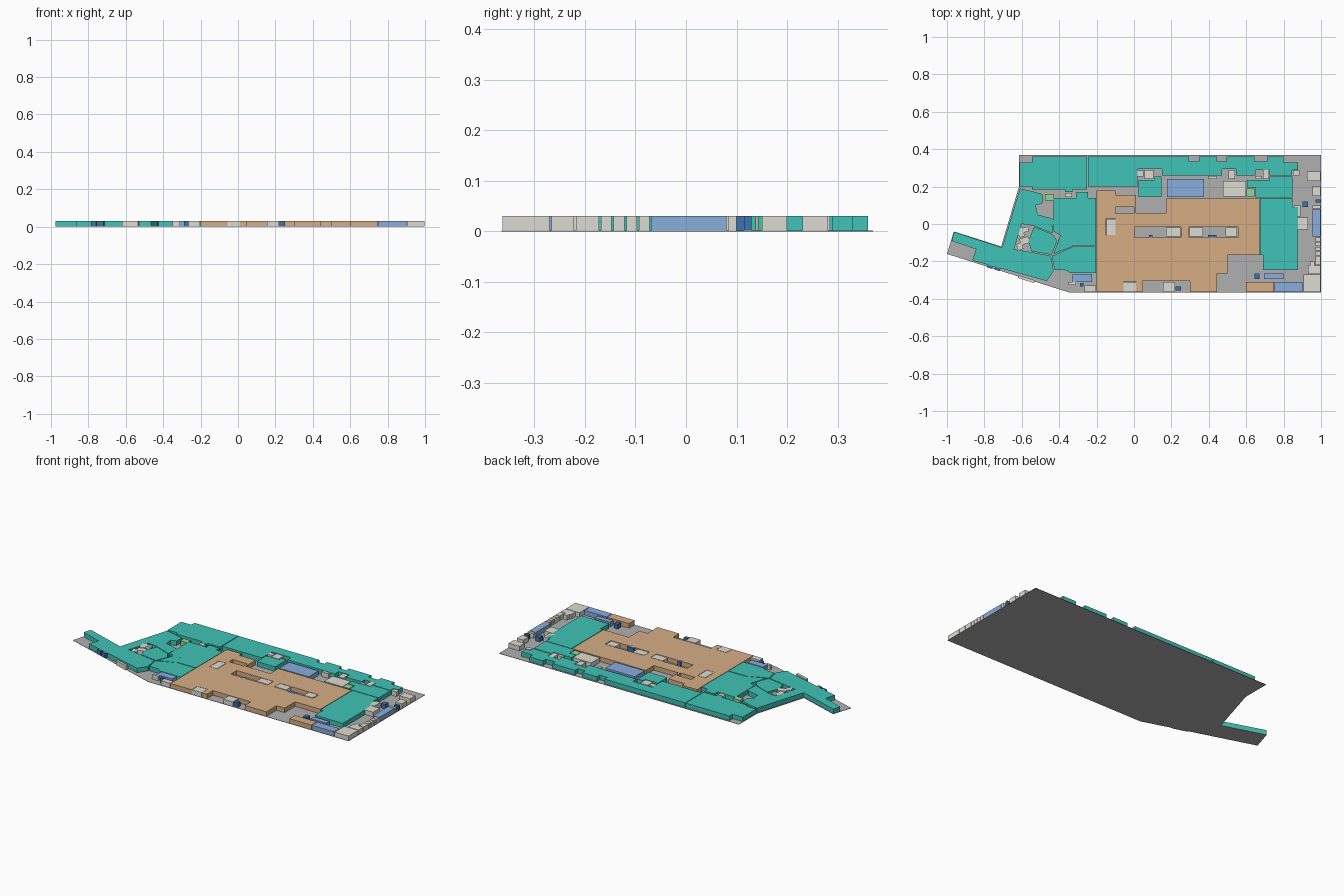
import bpy, bmesh, math

FLOOR, TOP = 0.002, 0.03


def material(name, rgb):
    m = bpy.data.materials.new(name)
    m.diffuse_color = (*rgb, 1)
    return m


TEAL = material("teal", (0.051, 0.552, 0.468))
TAN = material("tan", (0.672, 0.423, 0.231))
BLUE = material("blue", (0.254, 0.418, 0.73))
DARK = material("dark_blue", (0.05, 0.17, 0.42))
PALE = material("pale", (0.73, 0.716, 0.645))
GREEN = material("green", (0.305, 0.68, 0.305))
GREY = material("floor_grey", (0.434, 0.434, 0.434))


def prism(name, loops, mat, z0=FLOOR, z1=TOP):
    """Extrude outlines (the first is the border, the rest are holes)."""
    bm = bmesh.new()
    for loop in loops:
        vs = [bm.verts.new((x, y, z0)) for x, y in loop]
        for a, b in zip(vs, vs[1:] + vs[:1]):
            bm.edges.new((a, b))
    bmesh.ops.triangle_fill(bm, edges=bm.edges[:], use_beauty=True, use_dissolve=False)
    ext = bmesh.ops.extrude_face_region(bm, geom=bm.faces[:])
    top = [g for g in ext["geom"] if isinstance(g, bmesh.types.BMVert)]
    bmesh.ops.translate(bm, verts=top, vec=(0, 0, z1 - z0))
    bmesh.ops.recalc_face_normals(bm, faces=bm.faces[:])
    me = bpy.data.meshes.new(name)
    bm.to_mesh(me)
    bm.free()
    me.materials.append(mat)
    ob = bpy.data.objects.new(name, me)
    bpy.context.collection.objects.link(ob)
    return ob


def rect(x0, x1, y0, y1):
    return [(x0, y0), (x1, y0), (x1, y1), (x0, y1)]


def blocks(name, mat, rects):
    for i, r in enumerate(rects, 1):
        prism(f"{name}_{i}", [rect(*r)], mat)


def tilted(name, mat, cx, cy, w, d, deg):
    c, s = math.cos(math.radians(deg)), math.sin(math.radians(deg))
    pts = rect(-w / 2, w / 2, -d / 2, d / 2)
    prism(name, [[(cx + x * c - y * s, cy + x * s + y * c) for x, y in pts]], mat)


# Thin floor slab
prism("floor_slab", [[(-1, -0.16), (-0.35, -0.365), (1, -0.365), (1, 0.37), (-0.615, 0.37),
                      (-0.615, 0.2), (-0.71, -0.12), (-0.963, -0.04)]], GREY, 0, FLOOR)

# Main hall with two service cores and a side shaft cut out
prism("main_hall", [
    [(-0.2, 0.18), (-0.1, 0.18), (-0.1, 0.155), (0.01, 0.155), (0.01, 0.06), (0.175, 0.06),
     (0.175, 0.137), (0.67, 0.137), (0.67, -0.165), (0.5, -0.165), (0.5, -0.265),
     (0.445, -0.265), (0.445, -0.363), (0.3, -0.363), (0.3, -0.305), (0.045, -0.305),
     (0.045, -0.363), (0.012, -0.363), (0.012, -0.308), (-0.057, -0.308), (-0.057, -0.363),
     (-0.2, -0.363)],
    rect(0.002, 0.25, -0.072, -0.015), rect(0.295, 0.555, -0.072, -0.015),
    rect(-0.15, -0.098, -0.06, 0.03), rect(-0.098, 0.0, 0.055, 0.09)], TAN)
blocks("small_hall", TAN, [(0.6, 0.748, -0.363, -0.31)])

# Teal rooms along the back
prism("back_left_room", [[(-0.613, 0.2), (-0.545, 0.2), (-0.545, 0.185), (-0.37, 0.185), (-0.37, 0.17),
                          (-0.33, 0.17), (-0.33, 0.185), (-0.25, 0.185), (-0.25, 0.36),
                          (-0.545, 0.36), (-0.545, 0.33), (-0.613, 0.33)]], TEAL)
prism("back_long_room", [[(-0.246, 0.36), (0.295, 0.36), (0.295, 0.333), (0.347, 0.333), (0.347, 0.36),
                          (0.445, 0.36), (0.445, 0.333), (0.495, 0.333), (0.495, 0.36), (0.645, 0.36),
                          (0.645, 0.333), (0.71, 0.333), (0.71, 0.36), (0.8, 0.36), (0.8, 0.33),
                          (0.877, 0.33), (0.877, 0.29), (0.845, 0.29), (0.845, 0.26), (0.725, 0.26),
                          (0.725, 0.29), (0.65, 0.29), (0.65, 0.26), (0.545, 0.26), (0.545, 0.295),
                          (0.47, 0.295), (0.47, 0.26), (0.15, 0.26), (0.15, 0.295), (0.02, 0.295),
                          (0.02, 0.2), (-0.246, 0.2)]], TEAL)
prism("back_small_room", [[(0.025, 0.145), (0.148, 0.145), (0.148, 0.255), (0.11, 0.255),
                           (0.11, 0.235), (0.025, 0.235)]], TEAL)
prism("right_upper_room", [[(0.65, 0.142), (0.847, 0.142), (0.847, 0.255), (0.725, 0.255),
                            (0.725, 0.235), (0.605, 0.235), (0.605, 0.195), (0.65, 0.195)]], TEAL)
prism("right_room", [[(0.674, 0.138), (0.847, 0.138), (0.847, 0.09), (0.877, 0.09), (0.877, -0.245),
                      (0.69, -0.245), (0.69, -0.165), (0.674, -0.165)]], TEAL)

# Teal rooms of the angled left wing
prism("wing_inner_room", [[(-0.43, 0.14), (-0.31, 0.14), (-0.31, 0.17), (-0.245, 0.17), (-0.245, 0.14),
                           (-0.203, 0.14), (-0.203, -0.115), (-0.33, -0.115), (-0.33, -0.12),
                           (-0.43, -0.16), (-0.395, -0.06), (-0.43, -0.04)]], TEAL)
prism("wing_front_room", [[(-0.325, -0.12), (-0.203, -0.12), (-0.203, -0.262), (-0.34, -0.262),
                           (-0.37, -0.245), (-0.425, -0.245), (-0.44, -0.17), (-0.425, -0.165)]], TEAL)
prism("wing_outer_room", [[(-0.61, 0.19), (-0.545, 0.175), (-0.49, 0.16), (-0.49, 0.11), (-0.525, 0.1),
                           (-0.515, 0.05), (-0.44, 0.03), (-0.43, 0.02), (-0.435, -0.05),
                           (-0.54, -0.01), (-0.6, 0.0), (-0.645, -0.145), (-0.705, -0.125)]], TEAL)
prism("wing_middle_room", [[(-0.535, -0.015), (-0.435, -0.055), (-0.41, -0.09), (-0.44, -0.165),
                            (-0.55, -0.145), (-0.565, -0.09)]], TEAL)
prism("wing_tip_room", [[(-0.962, -0.042), (-0.708, -0.125), (-0.55, -0.15), (-0.445, -0.17),
                         (-0.43, -0.25), (-0.465, -0.305), (-0.865, -0.195), (-0.845, -0.135),
                         (-0.975, -0.09)]], TEAL)

# Blue rooms
blocks("blue_room", BLUE, [
    (0.177, 0.375, 0.145, 0.24), (0.955, 0.998, -0.068, 0.08), (0.752, 0.9, -0.363, -0.31),
    (0.695, 0.8, -0.295, -0.265), (-0.33, -0.225, -0.31, -0.268)])

# Dark blue lift shafts
blocks("lift_shaft", DARK, [
    (0.9, 0.93, 0.09, 0.12), (0.08, 0.1, -0.085, -0.06), (0.395, 0.44, -0.085, -0.06),
    (0.23, 0.25, 0.08, 0.1), (-0.355, -0.335, -0.075, -0.05), (0.645, 0.67, -0.295, -0.265),
    (0.222, 0.25, -0.355, -0.335), (0.97, 0.998, 0.115, 0.13), (-0.29, -0.27, -0.335, -0.315)])

# Green rooms
blocks("green_room", GREEN, [(0.602, 0.645, 0.147, 0.19), (-0.475, -0.43, 0.125, 0.16)])

# Pale service rooms: cores, front wall, back row
blocks("core_room", PALE, [
    (0.17, 0.248, -0.066, -0.018), (0.297, 0.37, -0.066, -0.018), (0.49, 0.55, -0.066, -0.018),
    (-0.148, -0.1, -0.058, 0.028)])
blocks("front_service_room", PALE, [
    (-0.055, 0.01, -0.363, -0.31), (0.155, 0.22, -0.363, -0.31), (-0.265, -0.203, -0.363, -0.33),
    (-0.35, -0.31, -0.325, -0.31)])
blocks("back_service_room", PALE, [
    (0.477, 0.6, 0.147, 0.23), (0.505, 0.54, 0.24, 0.29), (0.055, 0.105, 0.24, 0.29),
    (0.395, 0.44, 0.24, 0.257), (0.69, 0.722, 0.24, 0.29), (0.02, 0.05, 0.255, 0.285),
    (0.65, 0.685, 0.24, 0.257), (-0.368, -0.332, 0.145, 0.167)])

# Pale service rooms down the right edge
blocks("right_service_room", PALE, [
    (0.905, 0.998, -0.363, -0.27), (0.93, 0.998, -0.266, -0.222), (0.97, 0.998, -0.218, -0.172),
    (0.97, 0.998, -0.168, -0.147), (0.97, 0.998, -0.143, -0.122), (0.97, 0.998, -0.118, -0.097),
    (0.97, 0.998, -0.093, -0.072), (0.955, 0.998, 0.084, 0.1), (0.955, 0.998, 0.15, 0.2),
    (0.925, 0.998, 0.23, 0.28), (0.87, 0.93, -0.03, 0.035), (0.855, 0.89, 0.04, 0.1),
    (0.85, 0.885, 0.26, 0.285), (0.94, 0.965, -0.225, -0.2)])

# Small rooms turned to follow the left wing
for i, (x, y, w, d, a) in enumerate([(-0.585, -0.09, 0.05, 0.035, 17), (-0.605, -0.045, 0.03, 0.05, 17),
                                     (-0.58, -0.03, 0.035, 0.025, 17), (-0.575, -0.295, 0.09, 0.015, -17.5),
                                     (-0.61, -0.12, 0.03, 0.035, 17)], 1):
    tilted(f"wing_service_room_{i}", PALE, x, y, w, d, a)
for i, (x, y) in enumerate([(-0.77, -0.227), (-0.73, -0.239)], 1):
    tilted(f"wing_lift_shaft_{i}", DARK, x, y, 0.03, 0.018, -17.5)
